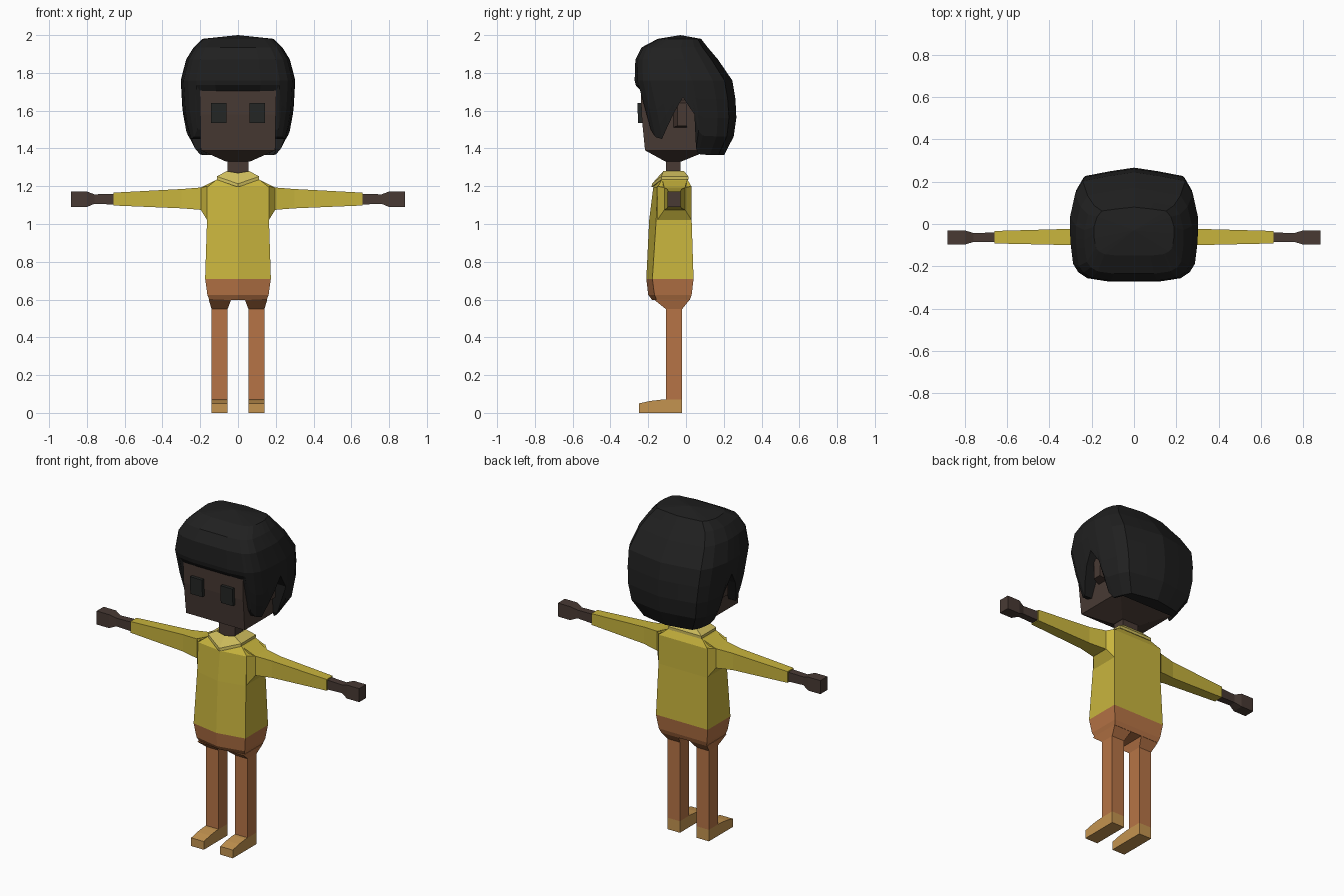
import bpy, bmesh

if "Cube" in bpy.data.objects:
    bpy.data.objects.remove(bpy.data.objects["Cube"])


def material(name, rgb):
    m = bpy.data.materials.new(name)
    m.diffuse_color = (*rgb, 1)
    m.use_nodes = True
    m.node_tree.nodes["Principled BSDF"].inputs["Base Color"].default_value = m.diffuse_color
    return m


SKIN = material("dark skin", (.065, .042, .034))
HAIR = material("black hair", (.0145, .0145, .0145))
EYE = material("charcoal eye", (.018, .020, .019))
YELLOW = material("yellow shirt", (.58, .46, .047))
COLLAR = material("pale yellow collar", (.62, .51, .11))
ORANGE = material("orange trousers", (.47, .175, .061))
SHOE = material("tan shoe", (.55, .296, .08))


def finish(name, bm, mat, mirror=False):
    bmesh.ops.remove_doubles(bm, verts=bm.verts, dist=1e-4)
    bmesh.ops.recalc_face_normals(bm, faces=bm.faces)
    me = bpy.data.meshes.new(name)
    bm.to_mesh(me)
    bm.free()
    me.materials.append(mat)
    ob = bpy.data.objects.new(name, me)
    bpy.context.collection.objects.link(ob)
    if mirror:
        ob.modifiers.new("mirror", 'MIRROR')
    return ob


def loft(name, rings, mat, mirror=False, cap=True):
    """Skin a stack of closed rings with equal point counts."""
    bm = bmesh.new()
    vs = [[bm.verts.new(p) for p in r] for r in rings]
    n = len(rings[0])
    for a, b in zip(vs, vs[1:]):
        for i in range(n):
            j = (i + 1) % n
            bm.faces.new((a[i], a[j], b[j], b[i]))
    if cap:
        bm.faces.new(vs[0])
        bm.faces.new(vs[-1])
    return finish(name, bm, mat, mirror)


def zrect(z, x0, x1, y0, y1):
    return [(x0, y0, z), (x1, y0, z), (x1, y1, z), (x0, y1, z)]


def xrect(x, y0, y1, z0, z1):
    return [(x, y0, z0), (x, y1, z0), (x, y1, z1), (x, y0, z1)]


def body(z, w, front, side, back):
    """Torso section with a slightly bulging front."""
    return [(-w, side, z), (0, front, z), (w, side, z),
            (w, back, z), (0, back, z), (-w, back, z)]


# Shoes: side profile extruded across x
profile = [(-.02, 0), (-.02, .07), (-.13, .07), (-.19, .063), (-.25, .05), (-.25, 0)]
loft("shoe", [[(x, y, z) for y, z in profile] for x in (.055, .14)], SHOE, True)

# Legs flaring into the hips
loft("trouser_leg", [zrect(.07, .055, .14, -.107, -.02), zrect(.55, .055, .14, -.107, -.02),
                     zrect(.6, .036, .155, -.17, .02)], ORANGE, True)
loft("trouser_hips", [body(.598, .152, -.18, -.155, .02), body(.625, .162, -.2, -.167, .03),
                      body(.71, .174, -.21, -.178, .04)], ORANGE)

# Shirt body and sleeves
loft("shirt_body", [body(.71, .174, -.21, -.178, .04), body(1.02, .164, -.195, -.158, .03),
                    body(1.195, .164, -.173, -.15, .03), body(1.25, .095, -.125, -.12, 0)], YELLOW)
loft("shirt_sleeve", [xrect(.163, -.153, .03, 1.02, 1.2), xrect(.197, -.115, -.005, 1.075, 1.193),
                      xrect(.3, -.1, -.023, 1.083, 1.185), xrect(.66, -.092, -.033, 1.098, 1.166)],
     YELLOW, True)
loft("shirt_shoulder", [xrect(.08, -.13, .01, 1.15, 1.25), xrect(.197, -.115, -.005, 1.15, 1.193)],
     YELLOW, True)


# Folded collar with a pointed front
def collar(w, front, fz, side, back, z):
    return [(0, front, fz), (w, side, z), (w, back, z), (-w, back, z), (-w, side, z)]


loft("shirt_collar", [collar(.05, -.1, 1.22, -.1, -.03, 1.235), collar(.112, -.183, 1.195, -.13, .012, 1.235),
                      collar(.112, -.18, 1.213, -.13, .012, 1.252), collar(.06, -.127, 1.27, -.12, -.01, 1.28),
                      collar(.053, -.1, 1.25, -.1, -.03, 1.26)], COLLAR, cap=False)

# Hands and wrists
loft("hand", [xrect(.655, -.085, -.04, 1.103, 1.16), xrect(.76, -.085, -.043, 1.107, 1.157),
              xrect(.8, -.097, -.03, 1.09, 1.172), xrect(.883, -.097, -.03, 1.09, 1.172)], SKIN, True)

# Neck and head
loft("neck", [zrect(1.23, -.055, .055, -.105, -.03), zrect(1.34, -.055, .055, -.105, -.03)], SKIN)
loft("head", [zrect(1.33, -.062, .062, -.108, -.027), zrect(1.39, -.197, .197, -.217, .12),
              zrect(1.58, -.2, .2, -.236, .14), zrect(1.75, -.2, .2, -.24, .14)], SKIN)
loft("ear", [xrect(.19, -.07, .005, 1.51, 1.66), xrect(.25, -.045, .005, 1.52, 1.64)], SKIN, True)
loft("eye", [zrect(1.535, .062, .143, -.254, -.21), zrect(1.64, .062, .143, -.257, -.21)], EYE, True)

# Hair: levels give height, half width, front and back
LEVELS = [(1.98, .19, -.15, .08), (1.935, .235, -.235, .115), (1.87, .275, -.268, .17),
          (1.76, .303, -.272, .245), (1.6, .294, -.235, .272), (1.46, .268, -.2, .252),
          (1.36, .2, -.18, .2)]
# Columns from front to back: position in the outline and hem height
COLUMNS = [(0, -1, 1.735), (.4, -1, 1.735), (.73, -.94, 1.735), (.78, -.9, 1.5),
           (.87, -.83, 1.46), (.95, -.68, 1.45), (.97, -.5, 1.52), (.99, -.3, 1.6),
           (1, -.08, 1.67), (1, .1, 1.58), (1, .18, 1.4), (.98, .28, 1.37),
           (.92, .6, 1.365), (.8, .84, 1.365), (.4, .93, 1.365), (0, 1, 1.365)]


def hair_point(u, v, z):
    for a, b in zip(LEVELS, LEVELS[1:]):
        if z >= b[0] - 1e-6:
            t = (a[0] - z) / (a[0] - b[0])
            w, f, k = (a[i] + (b[i] - a[i]) * t for i in (1, 2, 3))
            return (u * w, (f + k) / 2 + v * (k - f) / 2, z)


bm = bmesh.new()
crown = bm.verts.new((0, -.03, 2))
cols = []
for u, v, hem in COLUMNS:
    zs = [l[0] for l in LEVELS[:4]] + [1.76 + (hem - 1.76) * k / 4 for k in range(1, 5)]
    pts = [hair_point(u, v, z) for z in zs]
    x, y, z = pts[-1]
    # the hem turns in to meet the head
    drop = .035 if hem > 1.7 else 0
    pts.append((min(x * .95, .198), max(-.235, min(y, .12)), z - drop))
    cols.append([bm.verts.new(p) for p in pts])
for a, b in zip(cols, cols[1:]):
    bm.faces.new((crown, a[0], b[0]))
    for i in range(len(a) - 1):
        bm.faces.new((a[i], a[i + 1], b[i + 1], b[i]))
finish("hair", bm, HAIR, True)
